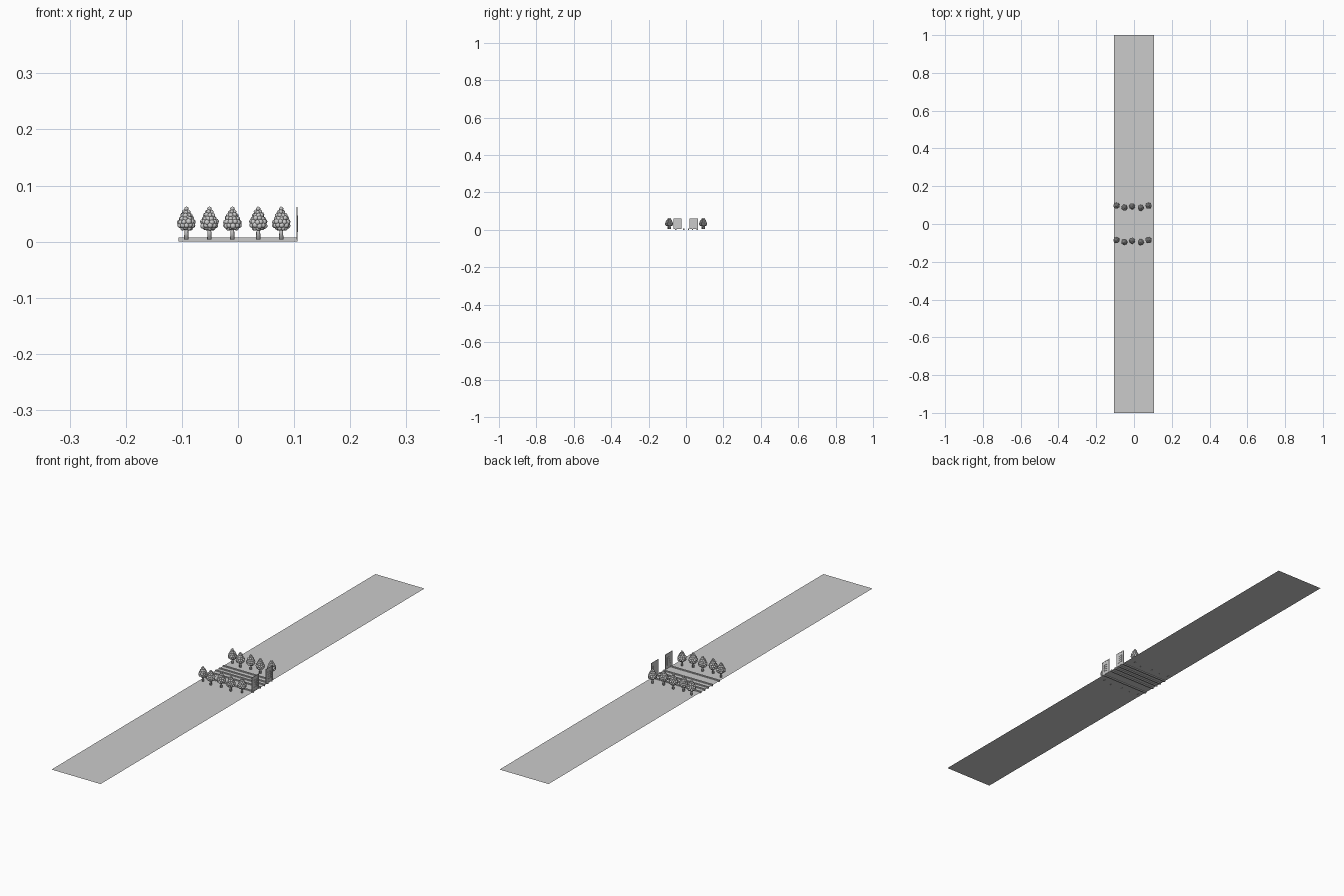
import bpy, bmesh, math, random
from mathutils import Matrix, Vector

if "Cube" in bpy.data.objects:
    bpy.data.objects.remove(bpy.data.objects["Cube"])

random.seed(4)
HALF = 0.106


def new_object(name, bm, smooth=False):
    me = bpy.data.meshes.new(name)
    bm.to_mesh(me)
    bm.free()
    for p in me.polygons:
        p.use_smooth = smooth
    ob = bpy.data.objects.new(name, me)
    bpy.context.collection.objects.link(ob)
    return ob


def add_box(bm, x0, x1, y0, y1, z0, z1):
    m = Matrix.Translation(((x0 + x1) / 2, (y0 + y1) / 2, (z0 + z1) / 2))
    m = m @ Matrix.Diagonal((x1 - x0, y1 - y0, z1 - z0, 1))
    bmesh.ops.create_cube(bm, size=1, matrix=m)


def box(name, *dims):
    bm = bmesh.new()
    add_box(bm, *dims)
    return new_object(name, bm)


# long thin ground sheet
bm = bmesh.new()
bm.faces.new([bm.verts.new((x, y, 0.004)) for x, y in
              ((-HALF, -1), (HALF, -1), (HALF, 1), (-HALF, 1))])
new_object("ground", bm)

# kerbs and lane dividers running along the street
for i, y in enumerate((0.06, 0.035, 0.013, -0.012, -0.055)):
    box(f"kerb_{i}", -HALF, HALF, y - 0.003, y + 0.003, 0, 0.0072)


# tree: tapered trunk with a lumpy egg-shaped crown
def make_trunk():
    bm = bmesh.new()
    bmesh.ops.create_cone(bm, cap_ends=True, segments=8, radius1=0.0042,
                          radius2=0.0028, depth=0.026,
                          matrix=Matrix.Translation((0, 0, 0.017)))
    return new_object("tree_trunk", bm, True)


def make_crown():
    bm = bmesh.new()
    # rings: height, ring radius, lump radius, lump count
    rings = ((0.0245, 0.0075, 0.0042, 7), (0.029, 0.0115, 0.0050, 10),
             (0.035, 0.0118, 0.0050, 10), (0.041, 0.0092, 0.0046, 9),
             (0.047, 0.0070, 0.0043, 7), (0.0525, 0.0042, 0.0038, 5),
             (0.0585, 0.0, 0.0042, 1))
    for k, (z, r, s, n) in enumerate(rings):
        for i in range(n):
            a = math.tau * (i + 0.5 * (k % 2)) / n + random.uniform(-.1, .1)
            pos = Vector((r * math.cos(a), r * math.sin(a),
                          z + random.uniform(-.001, .001) * (n > 1)))
            bmesh.ops.create_icosphere(
                bm, subdivisions=2, radius=s * random.uniform(.92, 1.08),
                matrix=Matrix.Translation(pos))
    bmesh.ops.create_icosphere(bm, subdivisions=2, radius=1, matrix=
        Matrix.Translation((0, 0, 0.038)) @ Matrix.Diagonal((.0115, .0115, .0165, 1)))
    return new_object("tree_crown", bm, True)


# two matching rows of five trees
trunk, crown = make_trunk(), make_crown()
spots = ((-0.092, 0.097), (-0.051, 0.087), (-0.01, 0.093),
         (0.036, 0.086), (0.077, 0.097))
first = True
for row in (0, -0.182):
    for i, (x, y) in enumerate(spots):
        for src in (trunk, crown):
            ob = src if first else src.copy()
            if not first:
                bpy.context.collection.objects.link(ob)
            ob.location = (x, y + row, 0)
            ob.rotation_euler.z = i * 1.3
        first = False


# upright panels at the street end: outer frame with a raised lattice
for name, y0 in (("near_panel", -0.066), ("far_panel", 0.020)):
    y1, x0, x1, top = y0 + 0.043, 0.1045, 0.1062, 0.062
    box(name + "_board", x0, x0 + 0.0012, y0, y1, 0.004, top)
    bm = bmesh.new()
    for a, b in ((y0, y0 + 0.003), (y1 - 0.003, y1)):
        add_box(bm, x0, x1, a, b, 0.004, top)
    for z in (0.004, top - 0.003):
        add_box(bm, x0, x1, y0, y1, z, z + 0.003)
    new_object(name + "_frame", bm)
    bm = bmesh.new()
    for j in range(4):
        z = 0.017 + j * 0.009
        add_box(bm, x0 - 0.0004, x1 + 0.0006, y0 + 0.010, y1 - 0.010, z, z + 0.003)
    for y in (y0 + 0.010, y1 - 0.013):
        add_box(bm, x0 - 0.0004, x1 + 0.0006, y, y + 0.003, 0.017, 0.047)
    new_object(name + "_lattice", bm)
